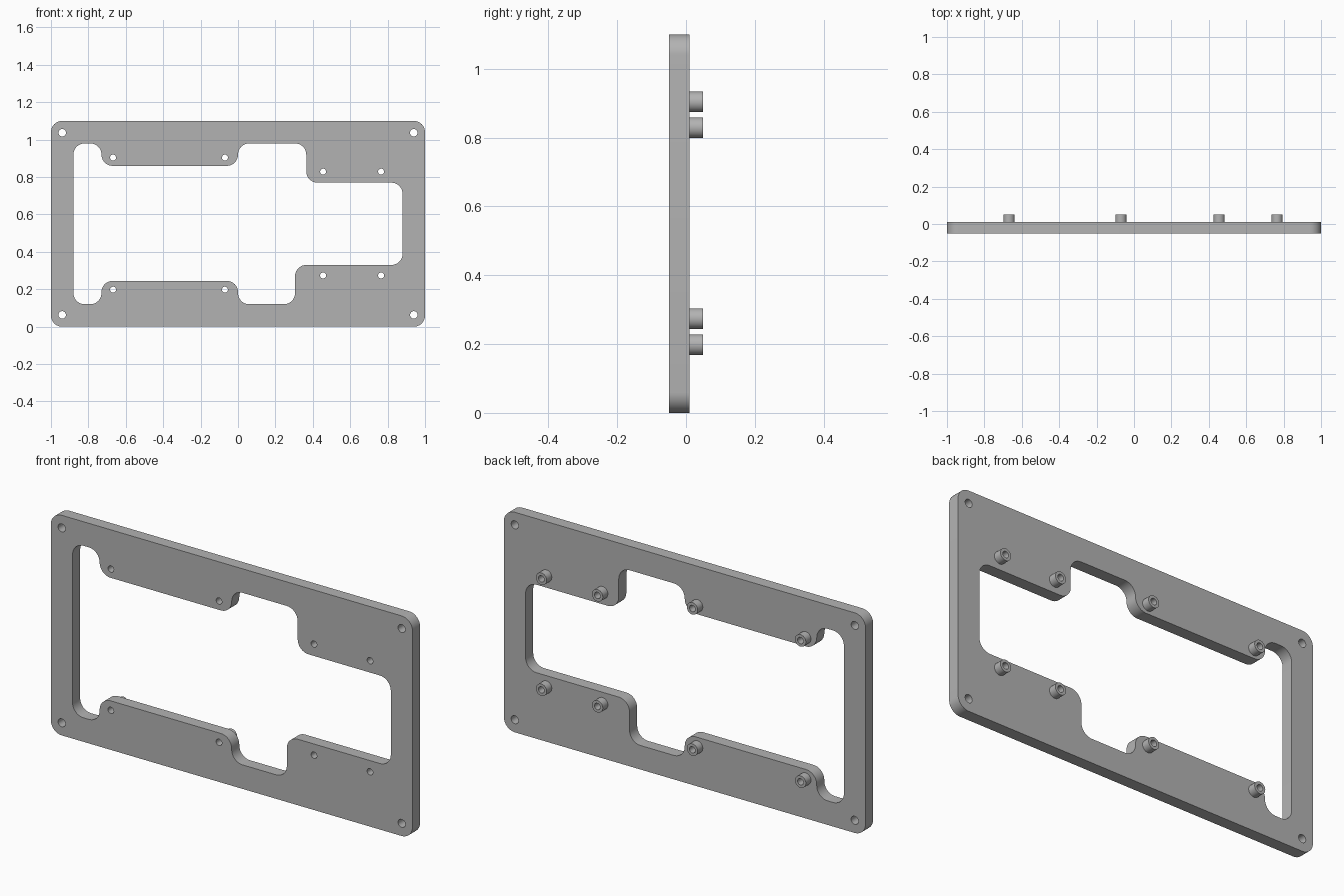
import bpy, bmesh, math
from mathutils import Vector

cube = bpy.data.objects.get("Cube")
if cube:
    bpy.data.objects.remove(cube, do_unlink=True)

grey = bpy.data.materials.new("plain grey")
grey.use_nodes = True
colour = (0.45, 0.45, 0.45, 1)
grey.diffuse_color = colour
grey.node_tree.nodes["Principled BSDF"].inputs["Base Color"].default_value = colour

HEIGHT = 1.1
BACK, PLATE_BACK, FRONT = 0.05, 0.01, -0.05


def circle(x, z, r, n=32):
    return [(x + r * math.cos(math.tau * i / n), z + r * math.sin(math.tau * i / n)) for i in range(n)]


def rounded(corners, r, steps=10):
    """Replace each right-angled corner of an outline with an arc."""
    out = []
    for i, c in enumerate(corners):
        p = Vector(c)
        a = (Vector(corners[i - 1]) - p).normalized() * r
        b = (Vector(corners[(i + 1) % len(corners)]) - p).normalized() * r
        for s in range(steps + 1):
            t = math.pi / 2 * s / steps
            out.append(tuple(p + a * (1 - math.sin(t)) + b * (1 - math.cos(t))))
    return out


def slab(name, loops, y0, y1):
    """Extrude an outline with holes between two depths."""
    curve = bpy.data.curves.new(name, "CURVE")
    curve.dimensions = "2D"
    curve.fill_mode = "BOTH"
    curve.extrude = (y1 - y0) / 2
    for pts in loops:
        spline = curve.splines.new("POLY")
        spline.points.add(len(pts) - 1)
        for p, (x, z) in zip(spline.points, pts):
            p.co = (x, z, 0, 1)
        spline.use_cyclic_u = True
    temp = bpy.data.objects.new(name + "_outline", curve)
    bpy.context.collection.objects.link(temp)
    bpy.context.view_layer.update()
    mesh = bpy.data.meshes.new_from_object(temp.evaluated_get(bpy.context.evaluated_depsgraph_get()))
    bpy.data.objects.remove(temp, do_unlink=True)

    bm = bmesh.new()
    bm.from_mesh(mesh)
    bmesh.ops.remove_doubles(bm, verts=bm.verts, dist=1e-5)
    for v in bm.verts:
        v.co = (v.co.x, (y0 + y1) / 2 - v.co.z, v.co.y)
    bmesh.ops.recalc_face_normals(bm, faces=bm.faces)
    bm.to_mesh(mesh)
    bm.free()
    mesh.name = name
    mesh.materials.clear()
    mesh.materials.append(grey)
    obj = bpy.data.objects.new(name, mesh)
    bpy.context.collection.objects.link(obj)
    bpy.ops.object.select_all(action="DESELECT")
    obj.select_set(True)
    bpy.context.view_layer.objects.active = obj
    bpy.ops.object.shade_smooth_by_angle(angle=math.radians(30))
    return obj


# Outer edge and stepped window
outer = rounded([(-1, 0), (1, 0), (1, HEIGHT), (-1, HEIGHT)], 0.06)
window = rounded([
    (-0.88, 0.98), (-0.73, 0.98), (-0.73, 0.86), (0, 0.86), (0, 0.98), (0.365, 0.98),
    (0.365, 0.77), (0.88, 0.77), (0.88, 0.33), (0.305, 0.33), (0.305, 0.12), (0, 0.12),
    (0, 0.245), (-0.73, 0.245), (-0.73, 0.12), (-0.88, 0.12)], 0.06)

# Corner screw holes and standoff positions
corner_holes = [circle(x, z, 0.02) for x in (-0.94, 0.94) for z in (0.063, HEIGHT - 0.063)]
spots = [(x, z) for x in (-0.668, -0.07) for z in (0.198, 0.904)]
spots += [(x, z) for x in (0.455, 0.765) for z in (0.274, 0.829)]
bores = [circle(x, z, 0.016) for x, z in spots]

slab("mounting_plate", [outer, window] + corner_holes + bores, FRONT, PLATE_BACK)

# Hollow standoffs on the back
for i, ((x, z), bore) in enumerate(zip(spots, bores), 1):
    slab(f"standoff_{i}", [circle(x, z, 0.03), bore], PLATE_BACK, BACK)
